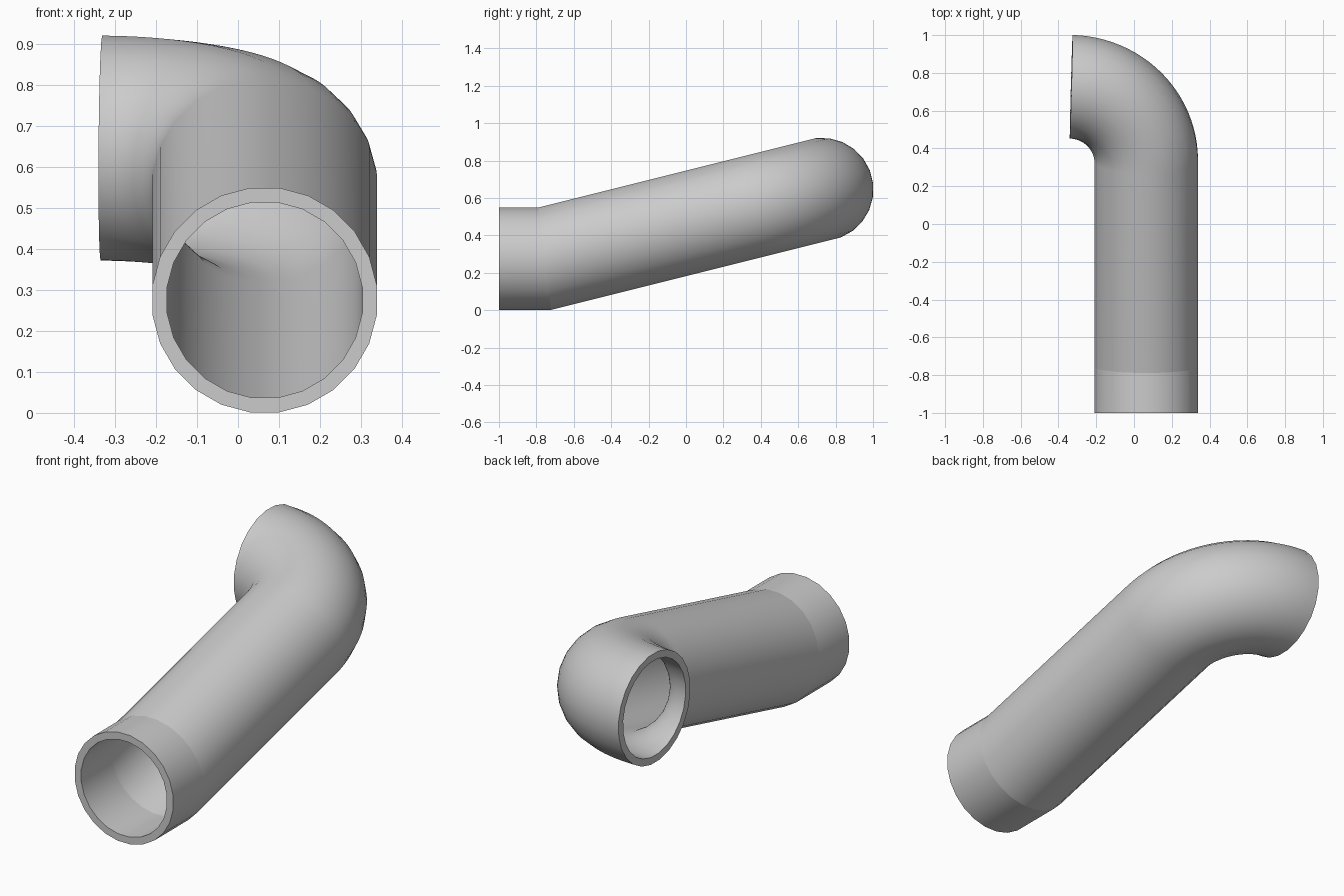
import bpy, bmesh
from math import sin, cos, tan, pi, radians
from mathutils import Vector

if "Cube" in bpy.data.objects:
    bpy.data.objects.remove(bpy.data.objects["Cube"])

SIDES, OUTER, INNER = 24, 0.276, 0.240
SLOPE, BEND, BEND_R, BEND_STEPS = radians(14.04), radians(88.4), 0.409, 24
X = Vector((1, 0, 0))
run = Vector((0, cos(SLOPE), sin(SLOPE)))      # direction of the sloping run
up = Vector((0, -sin(SLOPE), cos(SLOPE)))

# Stations along the pipe: centre, sideways axis, upward axis
mitre = Vector((0.065, -0.755, 0.275))
elbow = mitre + run * (1.085 / cos(SLOPE))
pivot = elbow - X * BEND_R
stations = [(Vector((0.065, -1, 0.275)), X, Vector((0, 0, 1))),
            (mitre, X, Vector((0, -tan(SLOPE / 2), 1)))]
for i in range(BEND_STEPS + 1):
    t = BEND * i / BEND_STEPS
    side = X * cos(t) + run * sin(t)
    stations.append((pivot + side * BEND_R, side, up))

bm = bmesh.new()


def ring(station, radius):
    c, u, v = station
    angles = [2 * pi * (k + 0.5) / SIDES for k in range(SIDES)]
    return [bm.verts.new(c + radius * (u * cos(a) + v * sin(a))) for a in angles]


# Outer wall out, inner wall back, closed by the two end rims
rings = [ring(s, OUTER) for s in stations] + [ring(s, INNER) for s in reversed(stations)]
for i, a in enumerate(rings):
    b = rings[(i + 1) % len(rings)]
    for k in range(SIDES):
        n = (k + 1) % SIDES
        bm.faces.new((a[k], a[n], b[n], b[k])).smooth = True
bmesh.ops.recalc_face_normals(bm, faces=bm.faces)

# Crisp creases at the rims and the mitre joint
last = len(stations)
for i in (0, 1, last - 1, last, len(rings) - 2, len(rings) - 1):
    for k in range(SIDES):
        bm.edges.get((rings[i][k], rings[i][(k + 1) % SIDES])).smooth = False

mesh = bpy.data.meshes.new("bent_pipe")
bm.to_mesh(mesh)
bm.free()
bpy.context.collection.objects.link(bpy.data.objects.new("bent_pipe", mesh))
